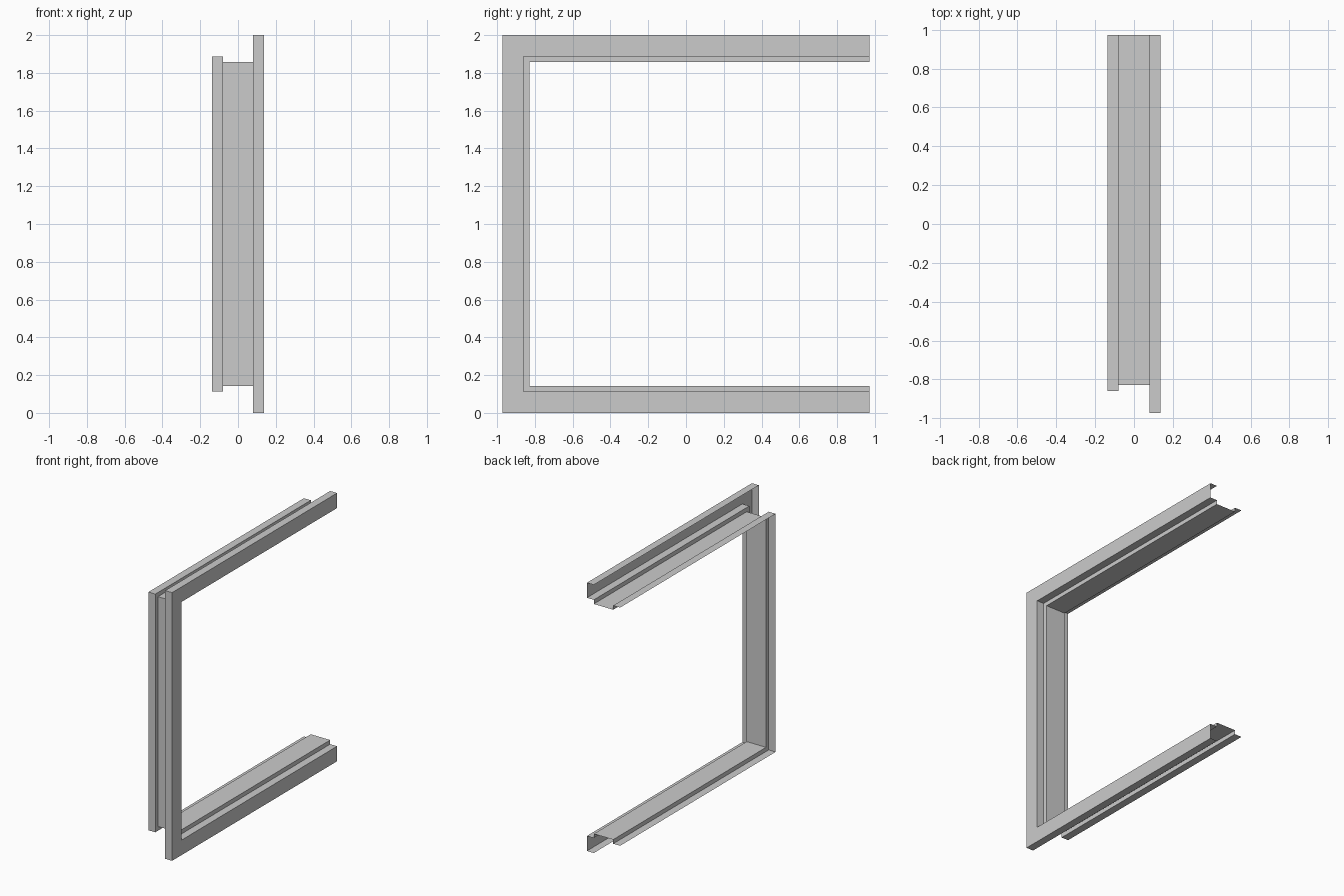
import bpy, bmesh

if "Cube" in bpy.data.objects:
    bpy.data.objects.remove(bpy.data.objects["Cube"])

HALF_Y = 0.972   # half length along y
TOP = 2.0

# Sheet cross-section: (x, distance inward from the outer edge)
PROFILE = [
    (0.08, 0.0), (0.137, 0.0),        # outer return lip
    (0.137, 0.112), (0.08, 0.112),    # front face and step
    (0.08, 0.143), (-0.08, 0.143),    # jamb lining
    (-0.08, 0.112), (-0.137, 0.112),  # rear lip
]


def path_points(x, d):
    """C-shaped path with mitred corners, inset by d."""
    return [(x, HALF_Y, TOP - d), (x, -HALF_Y + d, TOP - d),
            (x, -HALF_Y + d, d), (x, HALF_Y, d)]


# Sweep the folded profile along head, post and sill
bm = bmesh.new()
rows = [[bm.verts.new(p) for p in path_points(x, d)] for x, d in PROFILE]
for a, b in zip(rows, rows[1:]):
    for i in range(3):
        bm.faces.new((a[i], a[i + 1], b[i + 1], b[i]))

# Face the visible front face towards +x
bm.normal_update()
front = max(bm.faces, key=lambda f: f.calc_center_median().x)
if front.normal.x < 0:
    bmesh.ops.reverse_faces(bm, faces=bm.faces[:])

mesh = bpy.data.meshes.new("folded_frame")
bm.to_mesh(mesh)
bm.free()
frame = bpy.data.objects.new("folded_frame", mesh)
bpy.context.collection.objects.link(frame)
